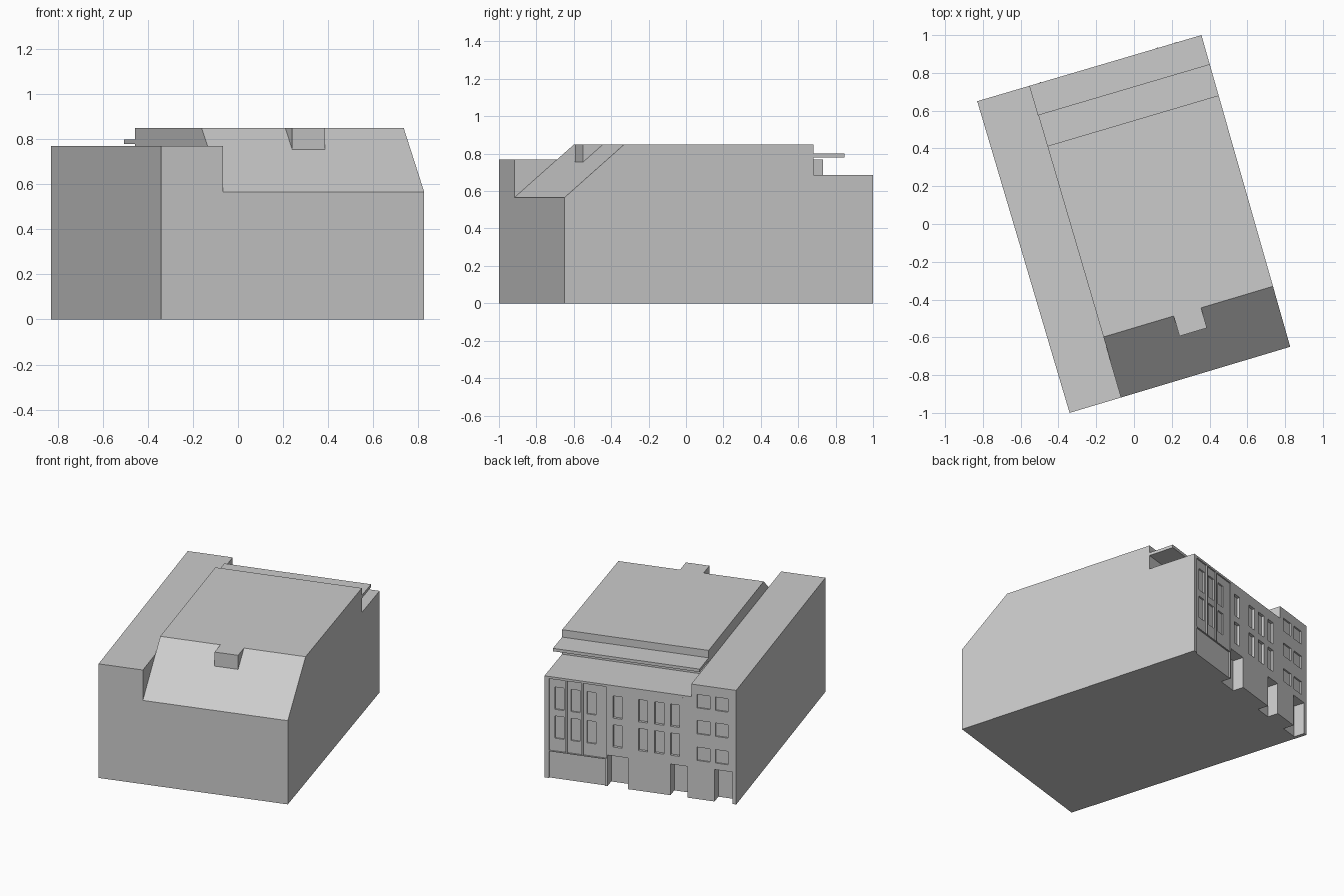
import bpy, bmesh
from mathutils import Vector

if "Cube" in bpy.data.objects:
    bpy.data.objects.remove(bpy.data.objects["Cube"], do_unlink=True)

# Plot corners: front right, front left, back left, back right
A, B, C, D = (Vector(p) for p in ((-.341, -1), (.827, -.65), (.357, 1), (-.83, .65)))
U, V = 1.2175, 1.717       # plot width and depth
WING = .285                # width of the tall side wing

grey = bpy.data.materials.new("plain_grey")
grey.use_nodes = True
grey.diffuse_color = (.6, .6, .6, 1)
grey.node_tree.nodes["Principled BSDF"].inputs["Base Color"].default_value = (.6, .6, .6, 1)


def place(u, v, z):
    """Map plot coordinates onto the slightly skewed, turned site."""
    p = A.lerp(B, u / U).lerp(D.lerp(C, u / U), v / V)
    return (p.x, p.y, z)


def prism(bm, profile, u0, u1):
    """Extrude a (v, z) outline across the plot from u0 to u1."""
    ends = [[bm.verts.new(place(u, v, z)) for v, z in profile] for u in (u0, u1)]
    n = len(profile)
    bm.faces.new(ends[0])
    bm.faces.new(ends[1][::-1])
    for i in range(n):
        j = (i + 1) % n
        bm.faces.new((ends[0][j], ends[0][i], ends[1][i], ends[1][j]))


def box(u0, u1, v0, v1, z0, z1):
    return ([(v0, z0), (v1, z0), (v1, z1), (v0, z1)], u0, u1)


def make(name, parts):
    bm = bmesh.new()
    for part in parts:
        prism(bm, *part)
    bmesh.ops.recalc_face_normals(bm, faces=bm.faces)
    mesh = bpy.data.meshes.new(name)
    bm.to_mesh(mesh)
    bm.free()
    mesh.materials.append(grey)
    ob = bpy.data.objects.new(name, mesh)
    bpy.context.collection.objects.link(ob)
    return ob


def facade_cut(d0, d1, z0, z1, depth):
    """Box biting into the back wall; d runs from the building's left corner."""
    return box(U - d1, U - d0, V - depth, V + .05, z0, z1)


def cut(target, name, parts):
    cutter = make(name, parts)
    cutter.hide_render = True
    cutter.hide_viewport = True
    cutter.display_type = 'WIRE'
    mod = target.modifiers.new(name, 'BOOLEAN')
    mod.operation = 'DIFFERENCE'
    mod.solver = 'EXACT'
    mod.object = cutter


# Main hall with sloped front roof and stepped back terrace
hall = make("main_hall", [([(0, 0), (V, 0), (V, .685), (1.385, .685),
                            (1.385, .85), (.333, .85), (0, .565)], WING, U)])
wing = make("side_wing", [box(0, WING, 0, V, 0, .77)])

# Dormer on the front slope and canopy over the terrace
make("dormer", [([(.222, .755), (.34, .85 - .01), (.34, .85), (.222, .85)], .671, .822)])
make("terrace_canopy", [box(WING, U, 1.385, 1.557, .78, .80)])

# Shallow left bay, entrances and shop panels
cut(hall, "bay_cutter", [facade_cut(.028, .395, .185, .67, .008)])
cut(hall, "ground_cutter", [
    facade_cut(.028, .385, -.05, .18, .008),
    facade_cut(.40, .53, -.05, .21, .073),
    facade_cut(.80, .907, -.05, .21, .073)])
cut(wing, "door_cutter", [facade_cut(1.08, 1.195, -.05, .215, .073)])

# Two rows of hall windows, three rows of wing windows
hall_windows = [facade_cut(d, d + .058, z, z + .15, .018)
                for d in (.063, .165, .267, .435, .597, .70, .80)
                for z in (.27, .465)]
cut(hall, "hall_window_cutter", hall_windows)
wing_windows = [facade_cut(d, d + .08, z, z + .09, .01)
                for d in (.97, 1.085) for z in (.26, .44, .615)]
cut(wing, "wing_window_cutter", wing_windows)

# Slim pilasters between the bays
make("pilasters", [box(U - d - .01, U - d, V - .012, V + .002, z, .67)
                   for d, z in ((.135, .185), (.235, .185), (.87, .21))])
